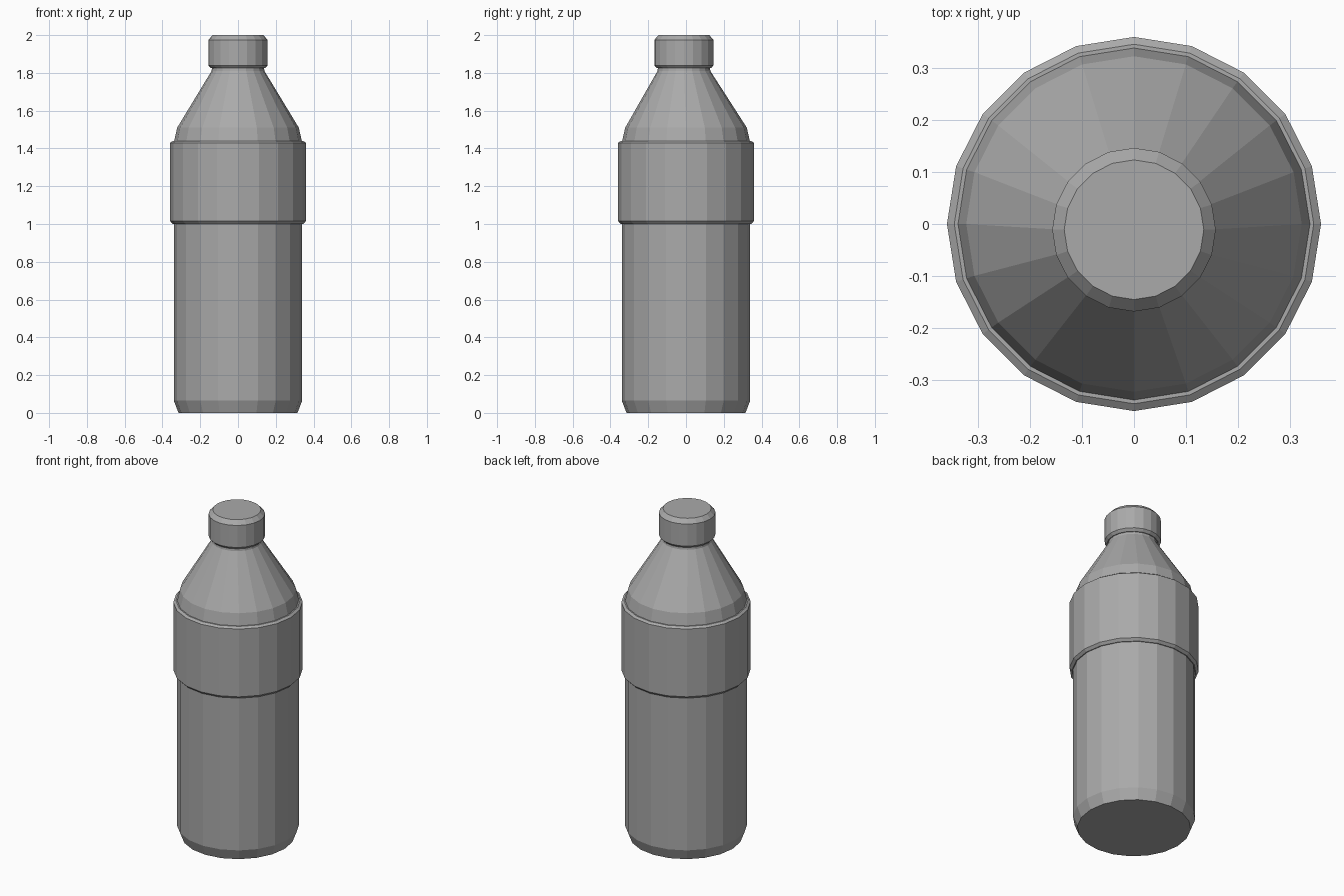
import bpy, bmesh, math
from math import cos, sin, pi

cube = bpy.data.objects.get("Cube")
if cube:
    bpy.data.objects.remove(cube, do_unlink=True)

SIDES = 20
NECK_SHIFT = -0.011  # the neck and cap sit slightly forward

grey = bpy.data.materials.new("plain grey")
grey.use_nodes = True
grey.diffuse_color = (0.4, 0.4, 0.4, 1)
grey.node_tree.nodes["Principled BSDF"].inputs["Base Color"].default_value = (0.4, 0.4, 0.4, 1)


def lathe(name, profile, closed=False):
    """Turn a (radius, z, y shift) profile into a faceted solid.
    A closed profile makes a ring, an open one is capped at both ends."""
    bm = bmesh.new()
    rings = []
    for r, z, dy in profile:
        angles = [2 * pi * i / SIDES for i in range(SIDES)]
        rings.append([bm.verts.new((r * cos(a), r * sin(a) + dy, z)) for a in angles])
    pairs = list(zip(rings, rings[1:]))
    if closed:
        pairs.append((rings[-1], rings[0]))
    else:
        bm.faces.new(rings[0][::-1])
        bm.faces.new(rings[-1])
    for low, high in pairs:
        for i in range(SIDES):
            j = (i + 1) % SIDES
            bm.faces.new((low[i], low[j], high[j], high[i]))
    bmesh.ops.recalc_face_normals(bm, faces=bm.faces)
    mesh = bpy.data.meshes.new(name)
    bm.to_mesh(mesh)
    bm.free()
    mesh.materials.append(grey)
    obj = bpy.data.objects.new(name, mesh)
    bpy.context.collection.objects.link(obj)
    return obj


# Bottle with bevelled foot, straight wall, sloping shoulder and neck
lathe("bottle_body", [
    (0.315, 0, 0), (0.34, 0.065, 0), (0.34, 1.43, 0),
    (0.322, 1.51, 0), (0.14, 1.81, NECK_SHIFT), (0.135, 1.85, NECK_SHIFT),
])

# Label sleeve wrapped round the upper wall
lathe("label_sleeve", [
    (0.33, 1.0, 0), (0.345, 1.0, 0), (0.359, 1.015, 0),
    (0.359, 1.43, 0), (0.345, 1.44, 0), (0.33, 1.44, 0),
], closed=True)

# Screw cap with bevelled rims
lathe("screw_cap", [
    (0.143, 1.825, NECK_SHIFT), (0.157, 1.84, NECK_SHIFT),
    (0.157, 1.975, NECK_SHIFT), (0.134, 2.0, NECK_SHIFT),
])
